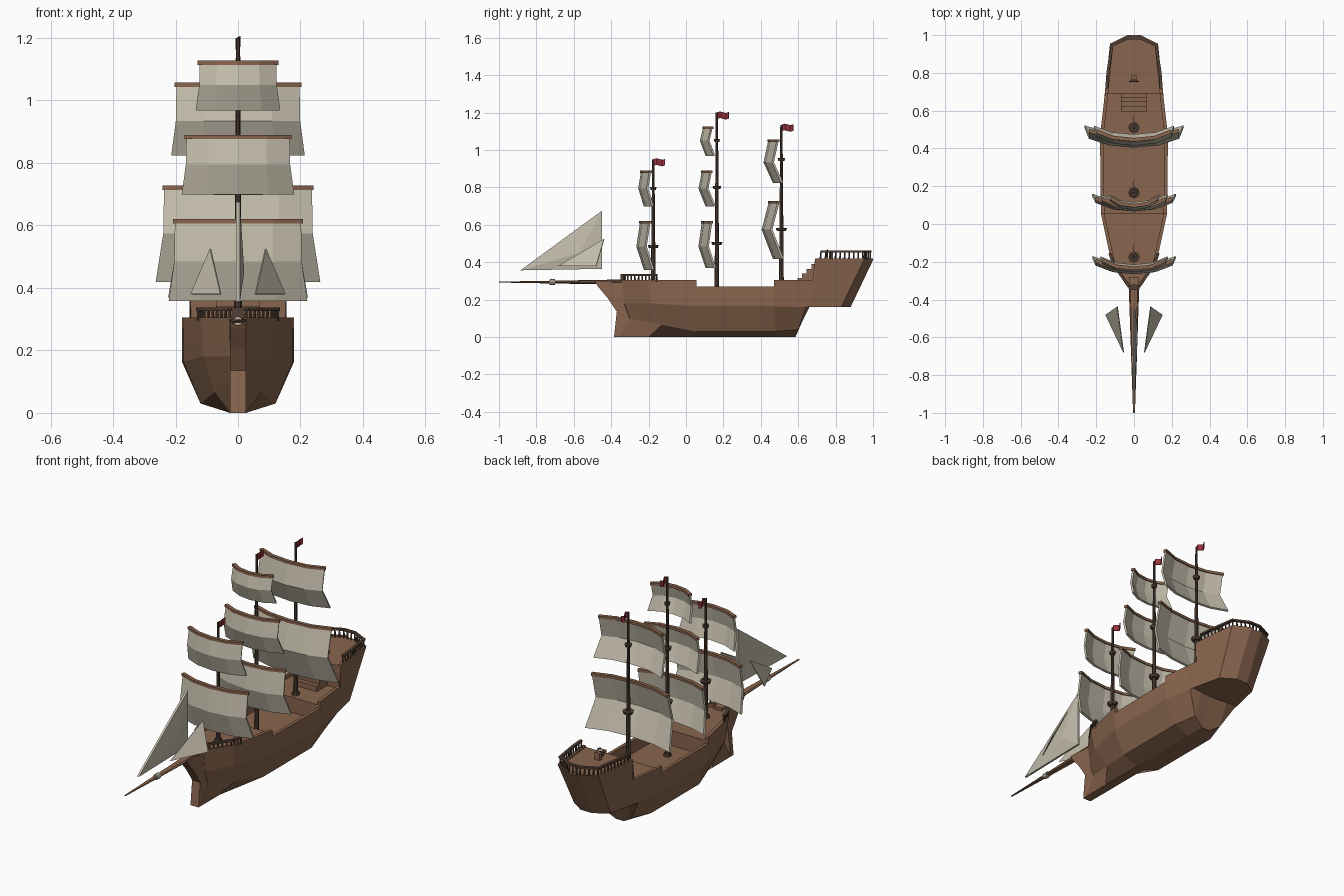
import bpy, bmesh, math
from mathutils import Vector

if "Cube" in bpy.data.objects:
    bpy.data.objects.remove(bpy.data.objects["Cube"])


def material(name, rgb):
    m = bpy.data.materials.new(name)
    m.diffuse_color = (*rgb, 1)
    m.use_nodes = True
    m.node_tree.nodes["Principled BSDF"].inputs["Base Color"].default_value = m.diffuse_color
    return m


WOOD = material("wood", (0.25, 0.13, 0.075))
DARK = material("dark_wood", (0.085, 0.052, 0.036))
CLOTH = material("canvas", (0.55, 0.51, 0.41))
RED = material("red_cloth", (0.33, 0.035, 0.05))


def mesh(name, verts, faces, mat, thick=0):
    me = bpy.data.meshes.new(name)
    me.from_pydata([tuple(v) for v in verts], [], faces)
    bm = bmesh.new()
    bm.from_mesh(me)
    bmesh.ops.recalc_face_normals(bm, faces=bm.faces)
    bm.to_mesh(me)
    bm.free()
    me.materials.append(mat)
    ob = bpy.data.objects.new(name, me)
    bpy.context.collection.objects.link(ob)
    if thick:
        s = ob.modifiers.new("thickness", 'SOLIDIFY')
        s.thickness, s.offset = thick, 0
    return ob


def rod(name, a, b, r1, r2, mat, n=8):
    a, b = Vector(a), Vector(b)
    d = b - a
    bpy.ops.mesh.primitive_cone_add(vertices=n, radius1=r1, radius2=r2, depth=d.length, location=(a + b) / 2)
    ob = bpy.context.object
    ob.rotation_euler = d.to_track_quat('Z', 'Y').to_euler()
    ob.name = name
    ob.data.materials.append(mat)
    return ob


def box(name, loc, size, mat):
    bpy.ops.mesh.primitive_cube_add(size=1, location=loc)
    ob = bpy.context.object
    ob.name, ob.scale = name, size
    ob.data.materials.append(mat)
    return ob


def grid_faces(rows, cols):
    return [(r * cols + c, r * cols + c + 1, (r + 1) * cols + c + 1, (r + 1) * cols + c)
            for r in range(rows - 1) for c in range(cols - 1)]


# Hull: keel (y,z), low chine, mid chine (y,x,z), top (y,x), then (rim z, deck z) levels
FORE, WAIST, POOP = (0.305, 0.285), (0.27, 0.20), (0.42, 0.412)
sections = [
    ((-.36, 0), (-.30, .026, .10), (-.33, .026, .18), (-.345, .027), [FORE]),
    ((-.20, 0), (-.13, .075, .065), (-.19, .11, .18), (-.21, .118), [FORE]),
    ((.055, 0), (.055, .12, .03), (.055, .175, .165), (.055, .175), [FORE, WAIST]),
    ((.47, 0), (.48, .12, .03), (.47, .18, .165), (.47, .18), [WAIST, FORE]),
    ((.585, 0), (.60, .085, .04), (.64, .152, .16), (.62, .162), [FORE]),
    ((.65, .16), (.655, .085, .16), (.66, .15, .16), (.69, .155), [FORE, POOP]),
    ((.83, .16), (.83, .07, .16), (.83, .112, .16), (.955, .127), [POOP]),
    ((.88, .16), (.88, .03, .16), (.88, .036, .16), (1.0, .036), [POOP]),
]
verts = []
rings = 0
for keel, low, mid, top, levels in sections:
    for rim, deck in levels:
        xi = max(top[1] - .018, .012)
        half = [(.025, *keel), (low[1], low[0], low[2]), (mid[1], mid[0], mid[2]),
                (top[1], top[0], rim), (xi, top[0], rim), (xi, top[0], deck)]
        verts += half + [(-x, y, z) for x, y, z in reversed(half)]
        rings += 1
faces = [(r * 12 + i, r * 12 + (i + 1) % 12, (r + 1) * 12 + (i + 1) % 12, (r + 1) * 12 + i)
         for r in range(rings - 1) for i in range(12)]
faces += [tuple(range(12)), tuple(range((rings - 1) * 12, rings * 12))]
mesh("hull", verts, faces, WOOD)

# Stem under the bowsprit
prof = [(-.28, 0), (-.385, 0), (-.37, .135), (-.42, .21), (-.47, .27), (-.49, .30), (-.28, .30)]
n = len(prof)
mesh("stem", [(s * .025, y, z) for s in (-1, 1) for y, z in prof],
     [tuple(range(n)), tuple(range(n, 2 * n))] + [(i, (i + 1) % n, n + (i + 1) % n, n + i) for i in range(n)], WOOD)

# Bowsprit with band
sprit = rod("bowsprit", (0, -.33, .294), (0, -1, .294), .028, .005, WOOD)
sprit.scale = (1, .5, 1)
rod("bowsprit_band", (0, -.70, .294), (0, -.73, .294), .016, .015, CLOTH)
box("bow_post", (0, -.335, .318), (.035, .03, .04), DARK)

# Stairs to the poop deck
for i in range(4):
    y = .595 + i * .025
    h = .315 + i * .025
    box("stair_step", (0, (y + .695) / 2, (h + .28) / 2), (.14, .695 - y, h - .28), WOOD)

# Helm
box("helm_stand", (0, .775, .43), (.03, .022, .045), WOOD)
bpy.ops.mesh.primitive_torus_add(major_segments=10, minor_segments=4, major_radius=.02, minor_radius=.004,
                                 location=(0, .755, .445), rotation=(math.pi / 2, 0, 0))
bpy.context.object.name = "helm_wheel"
bpy.context.object.data.materials.append(DARK)
for k in range(4):
    a = k * math.pi / 4
    d = Vector((math.cos(a), 0, math.sin(a))) * .027
    c = Vector((0, .755, .445))
    rod("helm_spoke", c - d, c + d, .002, .002, DARK, 4)


# Railings: posts and a top rail along a deck path
def railing(name, path, z, h):
    pts = [Vector((x, y, 0)) for x, y in path]
    for a, b in zip(pts, pts[1:]):
        count = max(1, round((b - a).length / .024))
        for k in range(count + 1):
            p = a.lerp(b, k / count)
            rod(name + "_post", (p.x, p.y, z - .01), (p.x, p.y, z + h - .006), .0055, .004, DARK, 5)
    prof_v = []
    for i, p in enumerate(pts):
        t = (pts[min(i + 1, len(pts) - 1)] - pts[max(i - 1, 0)]).normalized()
        side = Vector((t.y, -t.x, 0)) * .008
        up = Vector((0, 0, z + h))
        prof_v += [p + side + up, p - side + up]
    ob = mesh(name + "_rail", prof_v, grid_faces(len(pts), 2), DARK, .011)
    ob.location.z = -.005


railing("poop_railing", [(.144, .72), (.138, .80), (.117, .945), (.034, .985), (-.034, .985),
                         (-.117, .945), (-.138, .80), (-.144, .72)], .42, .042)
for s in (-1, 1):
    railing("bow_railing", [(s * .127, -.155), (s * .108, -.215), (s * .026, -.33)], .305, .032)

# Masts: y, top z, platforms (z, radius); with base collars and flags
masts = [("fore", -.175, .95, [(.485, .03), (.795, .018)]),
         ("main", .165, 1.20, [(.50, .03), (.80, .023), (1.05, .016)]),
         ("mizzen", .51, 1.135, [(.575, .03), (.95, .02)])]
for name, y, top, tops in masts:
    base = .19 if name == "main" else .275
    rod(name + "_mast", (0, y, base), (0, y, top), .013, .006, DARK)
    rod(name + "_mast_collar", (0, y, base), (0, y, base + .025), .024, .018, DARK)
    for z, r in tops:
        rod(name + "_platform", (0, y, z - .008), (0, y, z + .008), r * .8, r, DARK)
    fv = []
    for k in range(5):
        w = .007 * math.sin(k * 1.6)
        for z in (top - .033, top + .002):
            fv.append((w, y + .003 + k * .015, z + w * .6))
    mesh(name + "_flag", fv, grid_faces(5, 2), RED, .003)

# Square sails: centre y and z at top, middle, bottom; half widths at top and bottom
COLS = [-1, -.55, 0, .55, 1]
BEND = [.05, .012, 0, .012, .05]
sails = [("fore_course", (-.240, -.260, -.220), (.615, .485, .36), .20, .22),
         ("fore_topsail", (-.235, -.250, -.220), (.885, .795, .70), .163, .178),
         ("main_course", (.090, .072, .110), (.615, .485, .37), .20, .222),
         ("main_topsail", (.090, .072, .110), (.885, .795, .70), .163, .178),
         ("main_topgallant", (.097, .080, .110), (1.122, 1.05, .97), .12, .133),
         ("mizzen_course", (.448, .410, .470), (.722, .575, .42), .235, .262),
         ("mizzen_topsail", (.446, .420, .470), (1.052, .935, .825), .195, .212)]
for name, ys, zs, wt, wb in sails:
    v = []
    for y, z, w in zip(ys, zs, (wt, wt * 1.01, wb)):
        v += [(c * w, y + b * (.7 + wt), z) for c, b in zip(COLS, BEND)]
    mesh(name, v, grid_faces(3, 5), CLOTH, .011)
    yard = [(c * (wt + .004), ys[0] + b * (.7 + wt), zs[0] + dz)
            for dz in (-.009, .005) for c, b in zip(COLS, BEND)]
    mesh(name + "_yard", yard, grid_faces(2, 5), WOOD, .02)

# Jibs ahead of the bow
mesh("centre_jib", [(0, -.45, .675), (0, -.885, .357), (.0, -.45, .365), (.014, -.57, .45)],
     [(0, 1, 3), (1, 2, 3), (2, 0, 3)], CLOTH, .012)
for s in (-1, 1):
    mesh("side_jib", [(s * .088, -.437, .525), (s * .15, -.48, .38), (s * .055, -.68, .38)],
         [(0, 1, 2)], CLOTH, .005)
